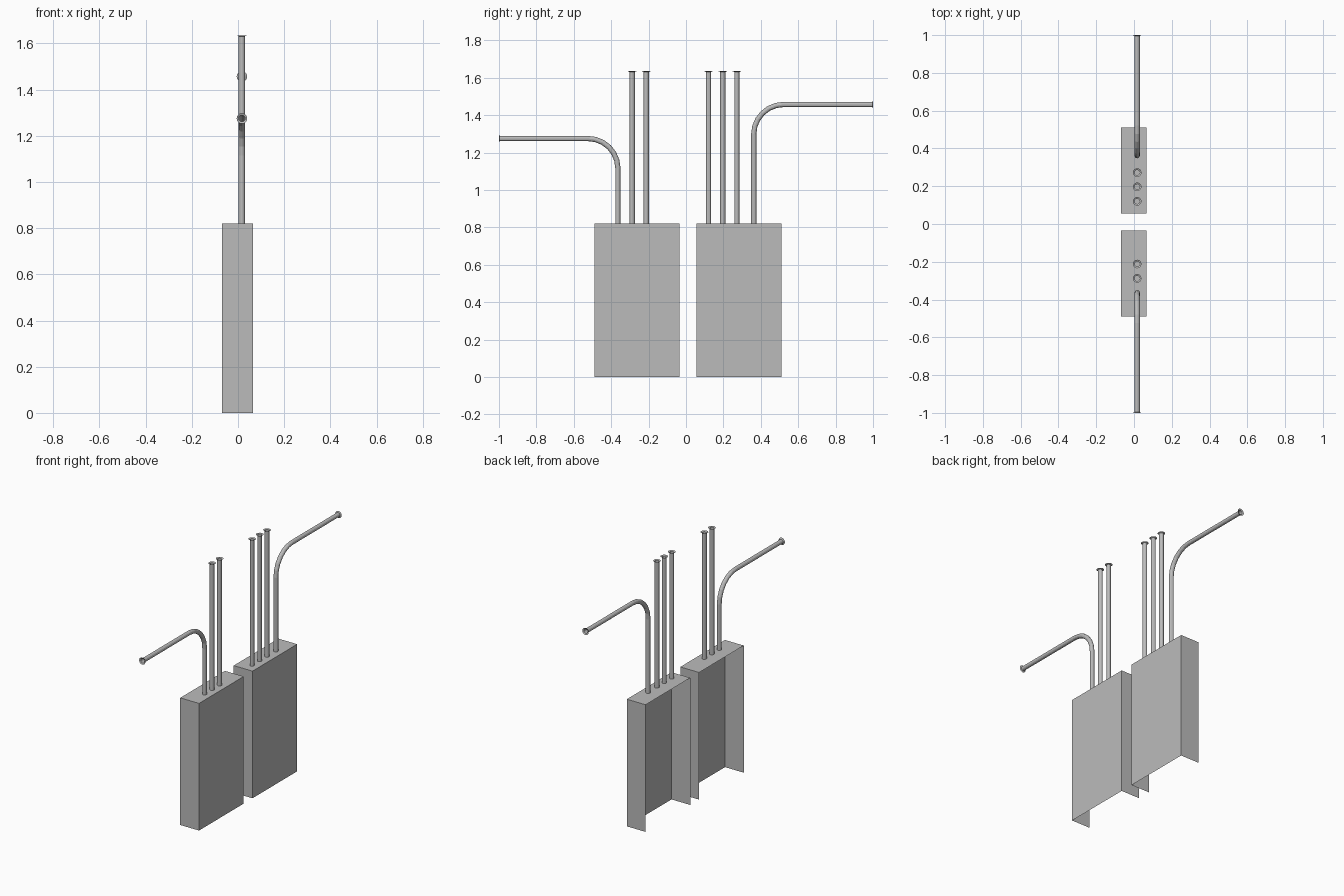
import bpy, bmesh, math
from mathutils import Vector

cube = bpy.data.objects.get("Cube")
if cube:
    bpy.data.objects.remove(cube, do_unlink=True)

grey = bpy.data.materials.new("light_grey")
grey.diffuse_color = (0.5, 0.5, 0.5, 1)
grey.use_nodes = True
grey.node_tree.nodes["Principled BSDF"].inputs["Base Color"].default_value = (0.5, 0.5, 0.5, 1)

BOX_TOP, PIPE_TOP, PIPE_X = 0.82, 1.635, 0.017
PIPE_R, FLARE_R, BEND_R = 0.014, 0.023, 0.16


def add(name, data):
    obj = bpy.data.objects.new(name, data)
    bpy.context.collection.objects.link(obj)
    data.materials.append(grey)
    return obj


# Thin cabinet shell, open at the bottom and on the -x side
def cabinet(name, y0, y1):
    bm = bmesh.new()
    bmesh.ops.create_cube(bm, size=1)
    for v in bm.verts:
        v.co = ((v.co.x * 0.134) - 0.002,
                (y0 + y1) / 2 + v.co.y * (y1 - y0),
                (v.co.z + 0.5) * BOX_TOP)
    bm.normal_update()
    opened = [f for f in bm.faces if f.normal.z < -0.5 or f.normal.x < -0.5]
    bmesh.ops.delete(bm, geom=opened, context='FACES')
    mesh = bpy.data.meshes.new(name)
    bm.to_mesh(mesh)
    bm.free()
    add(name, mesh)


# Hollow tube along a path, with a thin flared rim at the far end
def pipe(name, path):
    path = [Vector(p) for p in path]
    step = (path[-1] - path[-2]).normalized() * 0.004
    points = path[:-1] + [path[-1] - step, path[-1]]
    curve = bpy.data.curves.new(name, 'CURVE')
    curve.dimensions = '3D'
    curve.bevel_depth = PIPE_R
    curve.bevel_resolution = 4
    curve.use_fill_caps = False
    spline = curve.splines.new('POLY')
    spline.points.add(len(points) - 1)
    for target, co in zip(spline.points, points):
        target.co = (*co, 1)
    spline.points[-1].radius = FLARE_R / PIPE_R
    spline.use_smooth = False
    add(name, curve)


# Pipe that rises, then turns outward along y
def bent_pipe(name, y, height, end_y):
    side = math.copysign(1, end_y)
    path = [(PIPE_X, y, BOX_TOP)]
    for i in range(7):
        a = math.radians(15 * i)
        path.append((PIPE_X, y + side * BEND_R * (1 - math.cos(a)),
                     height - BEND_R * (1 - math.sin(a))))
    path.append((PIPE_X, end_y, height))
    pipe(name, path)


cabinet("front_cabinet", -0.49, -0.035)
cabinet("back_cabinet", 0.055, 0.51)

for i, y in enumerate((-0.288, -0.212, 0.12, 0.197, 0.272)):
    pipe(f"straight_pipe_{i + 1}", [(PIPE_X, y, BOX_TOP), (PIPE_X, y, PIPE_TOP)])

bent_pipe("front_bent_pipe", -0.364, 1.275, -1)
bent_pipe("back_bent_pipe", 0.362, 1.457, 1)
